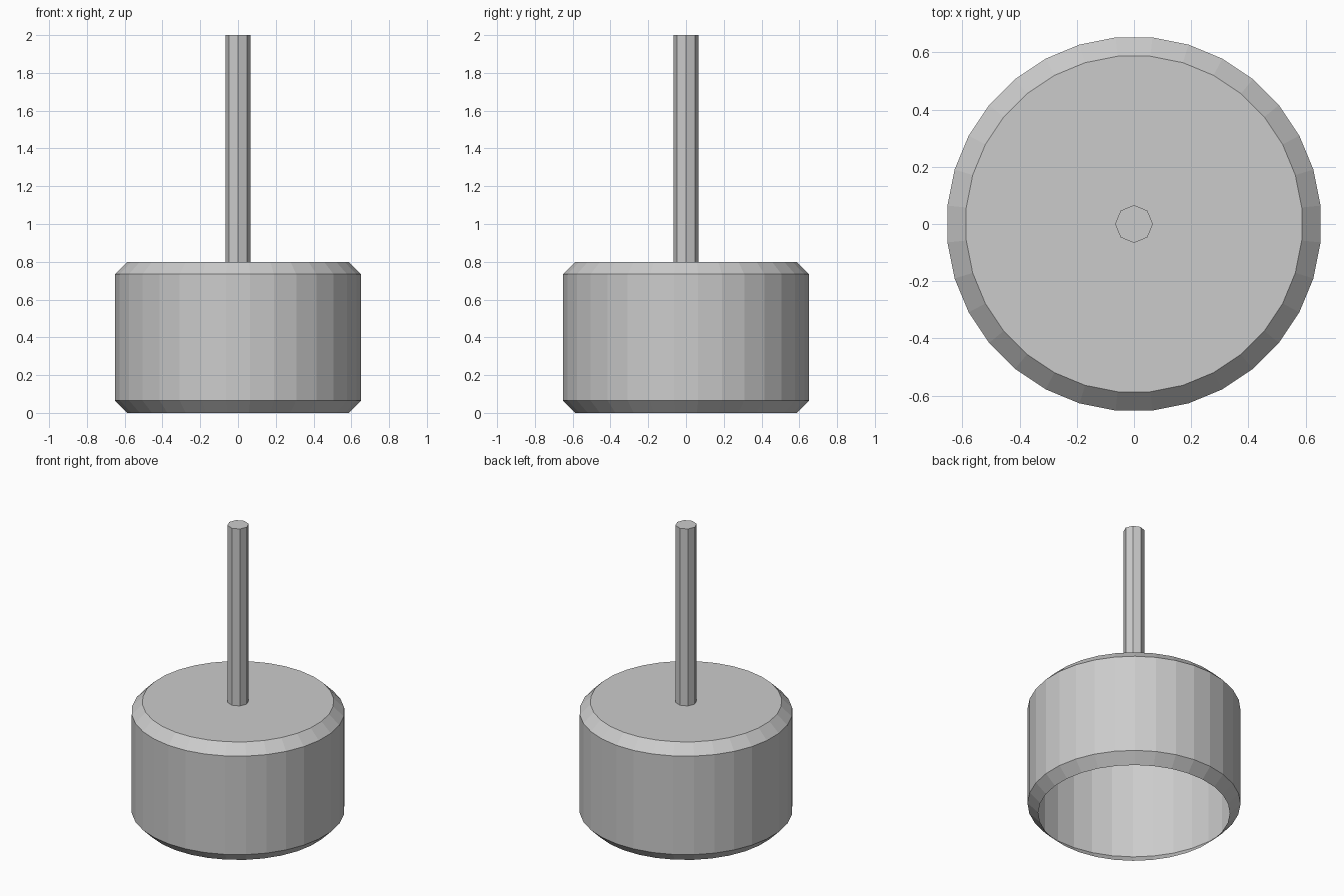
import bpy
import bmesh
from math import cos, sin, tau

cube = bpy.data.objects.get("Cube")
if cube:
    bpy.data.objects.remove(cube, do_unlink=True)

grey = bpy.data.materials.new("light grey")
grey.use_nodes = True
grey.diffuse_color = (0.6, 0.6, 0.6, 1)
grey.node_tree.nodes["Principled BSDF"].inputs["Base Color"].default_value = grey.diffuse_color


def lathe(name, profile, sides, offset):
    """Turn a (radius, height) profile around z; close the top, leave the bottom open."""
    bm = bmesh.new()
    rings = []
    for radius, z in profile:
        angles = [tau * (i + offset) / sides for i in range(sides)]
        rings.append([bm.verts.new((radius * cos(a), radius * sin(a), z)) for a in angles])
    for low, high in zip(rings, rings[1:]):
        for i in range(sides):
            j = (i + 1) % sides
            bm.faces.new((low[i], low[j], high[j], high[i]))
    bm.faces.new(rings[-1])
    mesh = bpy.data.meshes.new(name)
    bm.to_mesh(mesh)
    bm.free()
    mesh.materials.append(grey)
    obj = bpy.data.objects.new(name, mesh)
    bpy.context.collection.objects.link(obj)
    return obj


# Hollow drum with chamfered rims, open underneath
radius, height, chamfer = 0.655, 0.8, 0.066
lathe("drum_shell", [
    (radius - chamfer, 0),
    (radius, chamfer),
    (radius, height - chamfer),
    (radius - chamfer, height),
], sides=32, offset=0.5)

# Octagonal rod standing on the drum
lathe("rod", [(0.066, height), (0.066, 2)], sides=8, offset=0)
